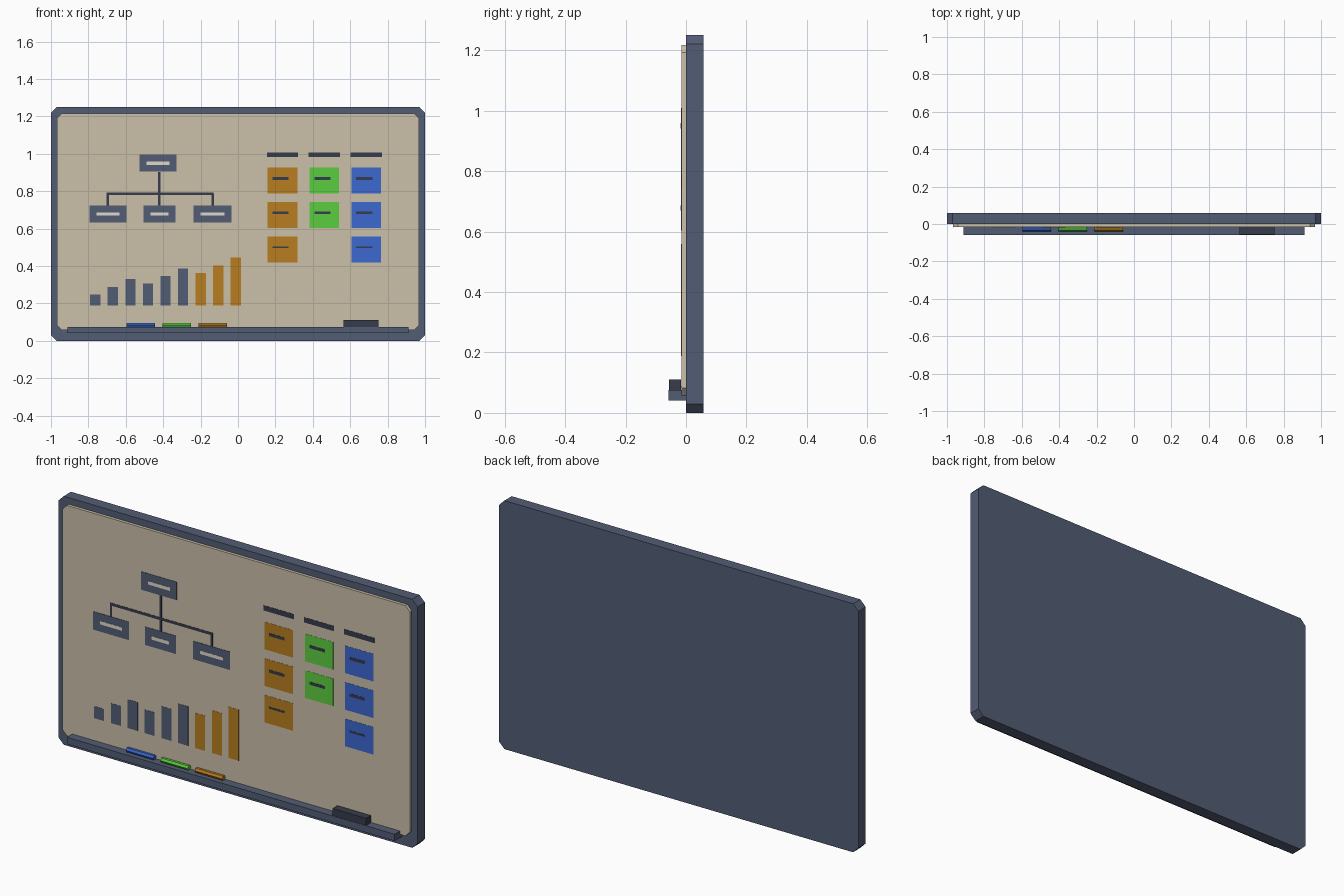
import bpy, bmesh, math
from mathutils import Matrix

cube = bpy.data.objects.get("Cube")
if cube:
    bpy.data.objects.remove(cube, do_unlink=True)


def material(name, rgb):
    linear = [((c / 255 + 0.055) / 1.055) ** 2.4 for c in rgb] + [1]
    m = bpy.data.materials.new(name)
    m.use_nodes = True
    m.diffuse_color = linear
    m.node_tree.nodes["Principled BSDF"].inputs["Base Color"].default_value = linear
    return m


SLATE = material("slate", (82, 92, 116))
BOARD = material("warm beige", (204, 192, 170))
CREAM = material("cream", (224, 217, 203))
DARK = material("charcoal", (55, 60, 75))
ORANGE = material("amber", (184, 126, 32))
GREEN = material("green", (92, 205, 62))
BLUE = material("blue", (60, 104, 208))


def finish(name, bm, mat):
    bmesh.ops.recalc_face_normals(bm, faces=bm.faces)
    me = bpy.data.meshes.new(name)
    bm.to_mesh(me)
    bm.free()
    me.materials.append(mat)
    ob = bpy.data.objects.new(name, me)
    bpy.context.collection.objects.link(ob)
    return ob


def slab(name, x0, x1, y0, y1, z0, z1, mat, cut=0):
    """Box, optionally with its four corners chamfered in the front plane."""
    if cut:
        pts = [(x0 + cut, z0), (x1 - cut, z0), (x1, z0 + cut), (x1, z1 - cut),
               (x1 - cut, z1), (x0 + cut, z1), (x0, z1 - cut), (x0, z0 + cut)]
    else:
        pts = [(x0, z0), (x1, z0), (x1, z1), (x0, z1)]
    bm = bmesh.new()
    face = bm.faces.new([bm.verts.new((x, y0, z)) for x, z in pts])
    new = bmesh.ops.extrude_face_region(bm, geom=[face])["geom"]
    verts = [v for v in new if isinstance(v, bmesh.types.BMVert)]
    bmesh.ops.translate(bm, verts=verts, vec=(0, y1 - y0, 0))
    # keep the front face so the solid stays closed
    if not face.is_valid:
        bm.faces.new([v for v in bm.verts if abs(v.co.y - y0) < 1e-6])
    return finish(name, bm, mat)


FACE = -0.015


def plate(name, cx, cz, w, h, mat, layer=1):
    """Thin painted mark on the board's writing face."""
    return slab(name, cx - w / 2, cx + w / 2, FACE - 0.001 * layer, FACE,
                cz - h / 2, cz + h / 2, mat)


# Frame, writing surface and tray
slab("frame", -1, 1, 0, 0.058, 0, 1.25, SLATE, 0.03)
slab("writing_surface", -0.967, 0.967, FACE, 0, 0.058, 1.217, BOARD, 0.025)
slab("pen_tray", -0.912, 0.912, -0.058, 0, 0.041, 0.075, SLATE)

# Pens and eraser on the tray
for name, x, mat in (("blue_pen", -0.52, BLUE), ("green_pen", -0.328, GREEN),
                     ("amber_pen", -0.136, ORANGE)):
    bm = bmesh.new()
    bmesh.ops.create_cone(bm, cap_ends=True, segments=6, radius1=0.0125, radius2=0.0125,
                          depth=0.152, matrix=Matrix.Translation((x, -0.027, 0.086))
                          @ Matrix.Rotation(math.pi / 2, 4, "Y"))
    finish(name, bm, mat)
slab("eraser", 0.565, 0.752, -0.056, -0.017, 0.075, 0.111, DARK)

# Organisation chart: boxes with labels, joined by lines
for name, x, z, w in (("top", -0.428, 0.95, 0.198), ("left", -0.695, 0.678, 0.198),
                      ("middle", -0.42, 0.678, 0.172), ("right", -0.136, 0.678, 0.204)):
    plate("chart_box_" + name, x, z, w, 0.091, SLATE, 2)
    plate("chart_label_" + name, x, z, w - 0.076, 0.017, CREAM, 3)
plate("chart_crossbar", -0.416, 0.786, 0.572, 0.014, DARK)
plate("chart_stem", -0.42, 0.812, 0.013, 0.184, DARK)
for x in (-0.696, -0.136):
    plate("chart_drop", x, 0.755, 0.013, 0.066, DARK)

# Note columns with headings
for x, count, mat in ((0.238, 3, ORANGE), (0.462, 2, GREEN), (0.685, 3, BLUE)):
    plate("column_heading", x, 0.995, 0.168, 0.026, DARK)
    for row in range(count):
        z = 0.857 - row * 0.184
        plate("note", x, z, 0.158, 0.138, mat)
        plate("note_line", x - 0.01, z + 0.012, 0.086, 0.015 if row < 2 else 0.01, DARK, 2)

# Bar chart
heights = [0.06, 0.1, 0.144, 0.118, 0.16, 0.198, 0.176, 0.214, 0.257]
for i, h in enumerate(heights):
    plate("chart_bar", -0.762 + i * 0.0936, 0.188 + h / 2, 0.056, h,
          ORANGE if i > 5 else SLATE)
